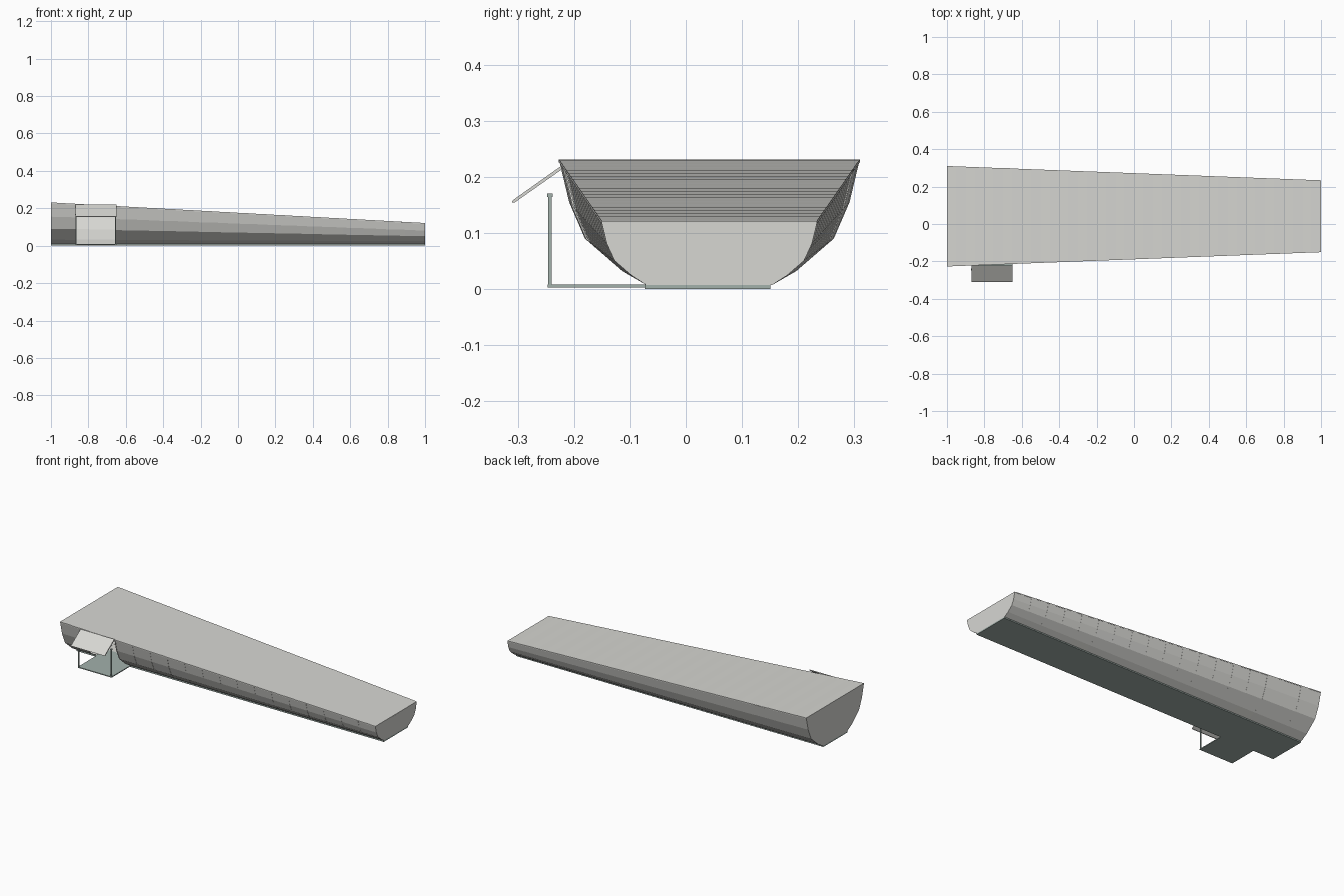
import bpy, bmesh
from mathutils import Vector

if "Cube" in bpy.data.objects:
    bpy.data.objects.remove(bpy.data.objects["Cube"])

CY = 0.0415  # hull centre line in y
# half cross-sections (half width, z) at the wide and narrow ends
WIDE = [(0.1115, 0.007), (0.155, 0.032), (0.222, 0.09), (0.250, 0.155), (0.267, 0.226)]
NARROW = [(0.1115, 0.007), (0.138, 0.024), (0.168, 0.050), (0.182, 0.080), (0.191, 0.117)]
DOOR = (-0.87, -0.65)


def material(name, rgb):
    m = bpy.data.materials.new(name)
    m.diffuse_color = (*rgb, 1)
    m.use_nodes = True
    m.node_tree.nodes["Principled BSDF"].inputs["Base Color"].default_value = m.diffuse_color
    return m


def finish(bm, name, mat=None, thickness=0):
    bmesh.ops.recalc_face_normals(bm, faces=bm.faces)
    me = bpy.data.meshes.new(name)
    bm.to_mesh(me)
    bm.free()
    ob = bpy.data.objects.new(name, me)
    bpy.context.collection.objects.link(ob)
    if mat:
        me.materials.append(mat)
    if thickness:
        s = ob.modifiers.new("Thickness", 'SOLIDIFY')
        s.thickness = thickness
        s.offset = -1
    return ob


def box(name, lo, hi, mat=None):
    bm = bmesh.new()
    bmesh.ops.create_cube(bm, size=1)
    lo, hi = Vector(lo), Vector(hi)
    for v in bm.verts:
        v.co = Vector([(lo[i] + hi[i]) / 2 + v.co[i] * (hi[i] - lo[i]) for i in range(3)])
    return finish(bm, name, mat)


def section(x):
    t = (x + 1) / 2
    half = [(a + (c - a) * t, b + (d - b) * t) for (a, b), (c, d) in zip(WIDE, NARROW)]
    return [(CY - w, z) for w, z in reversed(half)] + [(CY + w, z) for w, z in half]


grey = material("panel_grey", (0.68, 0.68, 0.65))
dark = material("base_green", (0.36, 0.44, 0.41))

# Hull walls: slightly stepped curved panels, with a doorway left open in front
stations = [-1.0, *DOOR] + [DOOR[1] + (1 - DOOR[1]) * i / 15 for i in range(1, 16)]
bm = bmesh.new()
rings = []
for a, b in zip(stations, stations[1:]):
    mid = a + (b - a) * 0.7
    for x, shape in ((a, a), (b, mid if b < 1 else b)):
        rings.append((x, [bm.verts.new((x, y, z)) for y, z in section(shape)]))
for (xa, ra), (xb, rb) in zip(rings, rings[1:]):
    for j in range(len(ra) - 1):
        opening = xa == DOOR[0] and xb == DOOR[1] and j < len(WIDE) - 1
        if not opening:
            bm.faces.new((ra[j], ra[j + 1], rb[j + 1], rb[j]))
bm.faces.new(rings[0][1])
bm.faces.new(rings[-1][1])
finish(bm, "hull_walls", grey, 0.004)

# Roof: tapered sloping sheet made of narrow strips
bm = bmesh.new()
prev = None
for i in range(41):
    t = i / 40
    x = -1 + 2 * t
    z = 0.231 - 0.110 * t + (0.0006 if i % 2 else 0)
    w = 0.2685 - 0.0765 * t
    row = [bm.verts.new((x, CY + s * w, z)) for s in (-1, 1)]
    if prev:
        bm.faces.new((prev[0], row[0], row[1], prev[1]))
    prev = row
finish(bm, "roof", grey, 0.005)

# Floor base and porch platform
box("floor_base", (-1, -0.073, 0), (1, 0.151, 0.008), dark)
box("porch_platform", (DOOR[0], -0.247, 0.003), (DOOR[1], -0.073, 0.008), dark)

# Porch posts with caps
for side, x in (("left", DOOR[0] + 0.004), ("right", DOOR[1] - 0.004)):
    box(f"porch_post_{side}", (x - 0.003, -0.246, 0.006), (x + 0.003, -0.240, 0.166), dark)
    box(f"post_cap_{side}", (x - 0.005, -0.248, 0.164), (x + 0.005, -0.238, 0.170), dark)

# Raised door panel acting as a canopy
bm = bmesh.new()
profile = [(-0.222, 0.220), (-0.308, 0.159), (-0.311, 0.155), (-0.306, 0.154), (-0.222, 0.213)]
face = bm.faces.new([bm.verts.new((DOOR[0], y, z)) for y, z in profile])
new = bmesh.ops.extrude_face_region(bm, geom=[face])["geom"]
bmesh.ops.translate(bm, vec=(DOOR[1] - DOOR[0], 0, 0),
                    verts=[g for g in new if isinstance(g, bmesh.types.BMVert)])
finish(bm, "door_canopy", grey)
